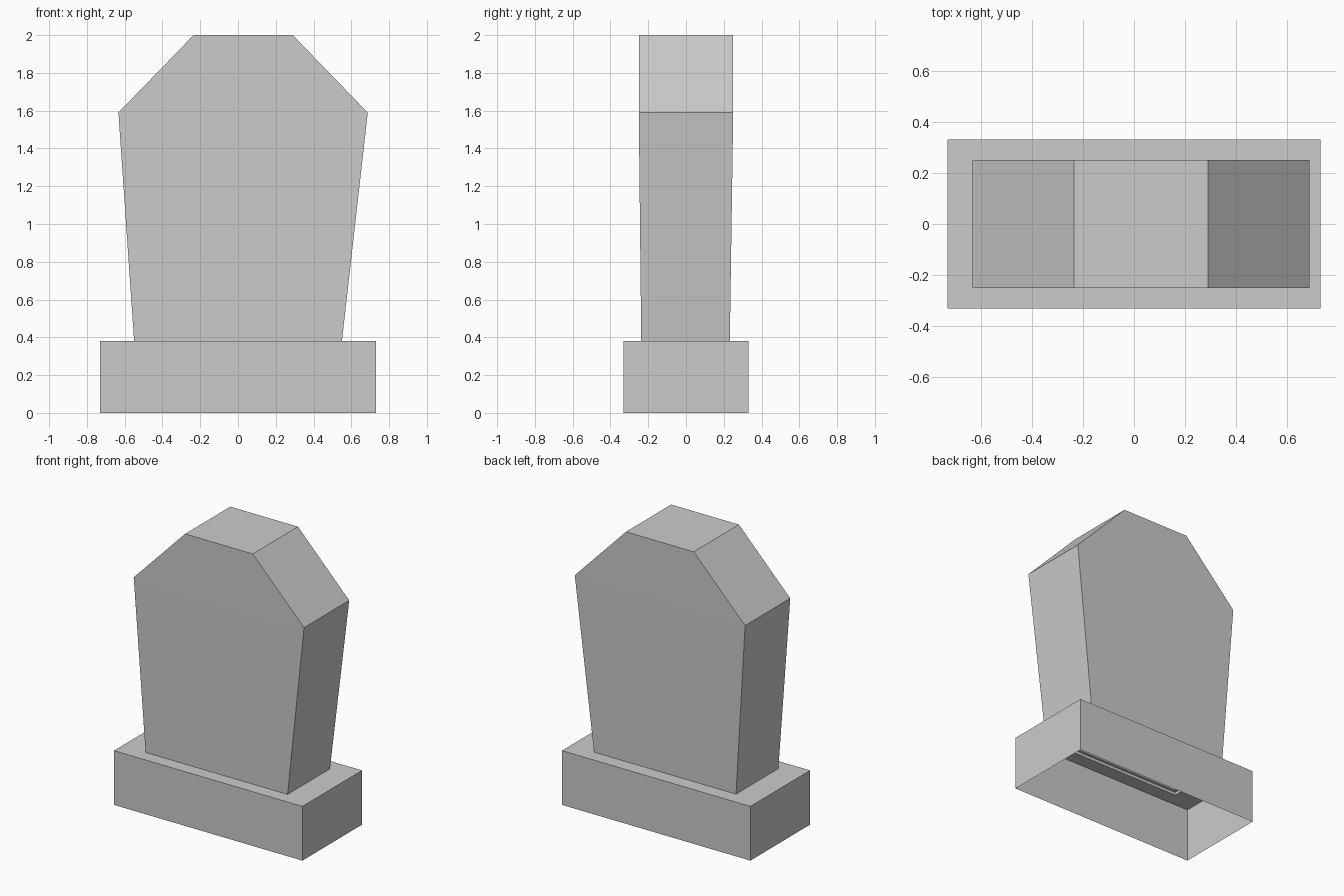
import bpy
import bmesh

cube = bpy.data.objects.get("Cube")
if cube:
    bpy.data.objects.remove(cube, do_unlink=True)

# One plain stone colour
stone = bpy.data.materials.new("grey_stone")
stone.use_nodes = True
GREY = (0.6, 0.6, 0.6, 1.0)
stone.diffuse_color = GREY
stone.node_tree.nodes["Principled BSDF"].inputs["Base Color"].default_value = GREY


def loft(name, rings, cap_end=True):
    """Bridge stacked rectangles (x0, x1, y0, y1, z); the start stays open."""
    bm = bmesh.new()
    loops = [[bm.verts.new((x, y, z)) for x, y in
              ((x0, y0), (x1, y0), (x1, y1), (x0, y1))]
             for x0, x1, y0, y1, z in rings]
    for low, high in zip(loops, loops[1:]):
        for i in range(4):
            j = (i + 1) % 4
            bm.faces.new((low[i], low[j], high[j], high[i]))
    if cap_end:
        bm.faces.new(loops[-1])
    mesh = bpy.data.meshes.new(name)
    bm.to_mesh(mesh)
    bm.free()
    mesh.materials.append(stone)
    obj = bpy.data.objects.new(name, mesh)
    bpy.context.collection.objects.link(obj)
    return obj


# Hollow plinth: walls, top ledge, then a low stepped seat inside the slab
loft("plinth", [
    (-0.73, 0.73, -0.33, 0.33, 0.0),
    (-0.73, 0.73, -0.33, 0.33, 0.38),
    (-0.545, 0.545, -0.232, 0.227, 0.38),
    (-0.545, 0.545, -0.232, 0.227, 0.40),
    (-0.525, 0.525, -0.212, 0.207, 0.40),
    (-0.525, 0.525, -0.212, 0.207, 0.43),
])

# Slightly lopsided slab, widening to the shoulders and chamfered to the top
loft("headstone_slab", [
    (-0.55, 0.55, -0.237, 0.232, 0.38),
    (-0.633, 0.687, -0.25, 0.25, 1.59),
    (-0.235, 0.29, -0.25, 0.25, 2.0),
])
